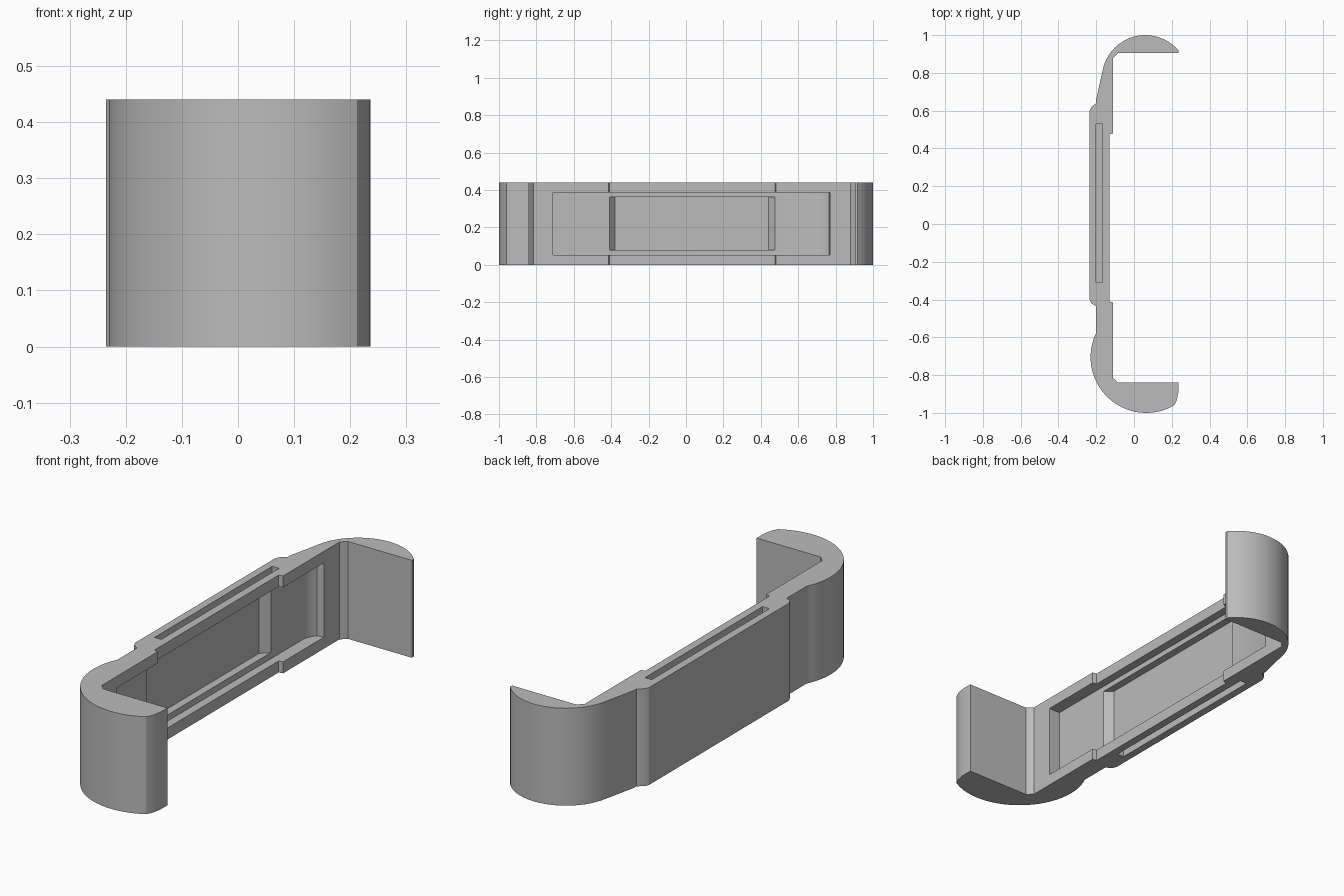
import bpy, bmesh, math

if "Cube" in bpy.data.objects:
    bpy.data.objects.remove(bpy.data.objects["Cube"], do_unlink=True)

HEIGHT = 0.44
grey = bpy.data.materials.new("plain grey")
grey.use_nodes = True
grey.diffuse_color = (0.5, 0.5, 0.5, 1)
grey.node_tree.nodes["Principled BSDF"].inputs["Base Color"].default_value = (0.5, 0.5, 0.5, 1)


def arc(cx, cy, r, start, end, steps):
    angles = [math.radians(start + (end - start) * i / steps) for i in range(steps + 1)]
    return [(cx + r * math.cos(a), cy + r * math.sin(a)) for a in angles]


def prism(name, outline, z0, z1):
    """Extrude a plan outline between two heights."""
    bm = bmesh.new()
    face = bm.faces.new([bm.verts.new((x, y, z0)) for x, y in outline])
    top = bmesh.ops.extrude_face_region(bm, geom=[face])["geom"]
    for v in top:
        if isinstance(v, bmesh.types.BMVert):
            v.co.z = z1
    bmesh.ops.recalc_face_normals(bm, faces=bm.faces)
    mesh = bpy.data.meshes.new(name)
    bm.to_mesh(mesh)
    bm.free()
    mesh.materials.append(grey)
    obj = bpy.data.objects.new(name, mesh)
    bpy.context.collection.objects.link(obj)
    return obj


def cut(target, name, outline, z0, z1):
    """Subtract an extruded outline and discard the cutter."""
    cutter = prism(name, outline, z0, z1)
    cutter.hide_render = True
    mod = target.modifiers.new(name, "BOOLEAN")
    mod.operation, mod.solver, mod.object = "DIFFERENCE", "EXACT", cutter
    bpy.context.view_layer.objects.active = target
    bpy.ops.object.modifier_apply(modifier=name)
    bpy.data.objects.remove(cutter, do_unlink=True)


# Clip body: curved back arm, raised back plate, bulged front arm, inner face
outline = [(0.235, 0.905), (0.235, 0.918)]
outline += arc(0.06, 0.77, 0.23, 40, 167.5, 28)
outline += [(-0.2, 0.66), (-0.2, 0.64), (-0.225, 0.62), (-0.235, 0.6),
            (-0.235, -0.4), (-0.225, -0.42), (-0.2, -0.435)]
outline += arc(0.065, -0.705, 0.295, 154, 300, 32)
outline += [(0.226, -0.935), (0.235, -0.89), (0.235, -0.84), (-0.085, -0.84), (-0.11, -0.815),
            (-0.11, -0.415), (-0.13, -0.41), (-0.13, 0.475), (-0.11, 0.48),
            (-0.11, 0.88), (-0.085, 0.905)]
body = prism("clip_body", outline, 0, HEIGHT)

# Wide shallow pocket in the inner face, rounded at the back end
cut(body, "wide_pocket", [(0, -0.71), (0, 0.77), (-0.125, 0.77), (-0.142, 0.765), (-0.153, 0.75),
                          (-0.168, 0.715), (-0.168, -0.71)], 0.052, 0.388)
# Deeper central recess with sloping ends
cut(body, "deep_recess", [(-0.1, -0.41), (-0.1, 0.475), (-0.168, 0.475), (-0.203, 0.44),
                          (-0.203, -0.38), (-0.168, -0.41)], 0.08, 0.363)
# Narrow blind slots in the top and bottom edges
slot = [(-0.2, -0.31), (-0.166, -0.31), (-0.166, 0.53), (-0.2, 0.53)]
for name, z0, z1 in (("top_slot", HEIGHT - 0.04, HEIGHT + 0.1), ("bottom_slot", -0.1, 0.04)):
    cut(body, name, slot, z0, z1)

# Smooth the curved walls, keep corners sharp
bpy.ops.object.select_all(action="DESELECT")
body.select_set(True)
bpy.context.view_layer.objects.active = body
bpy.ops.object.shade_smooth_by_angle(angle=math.radians(25))
